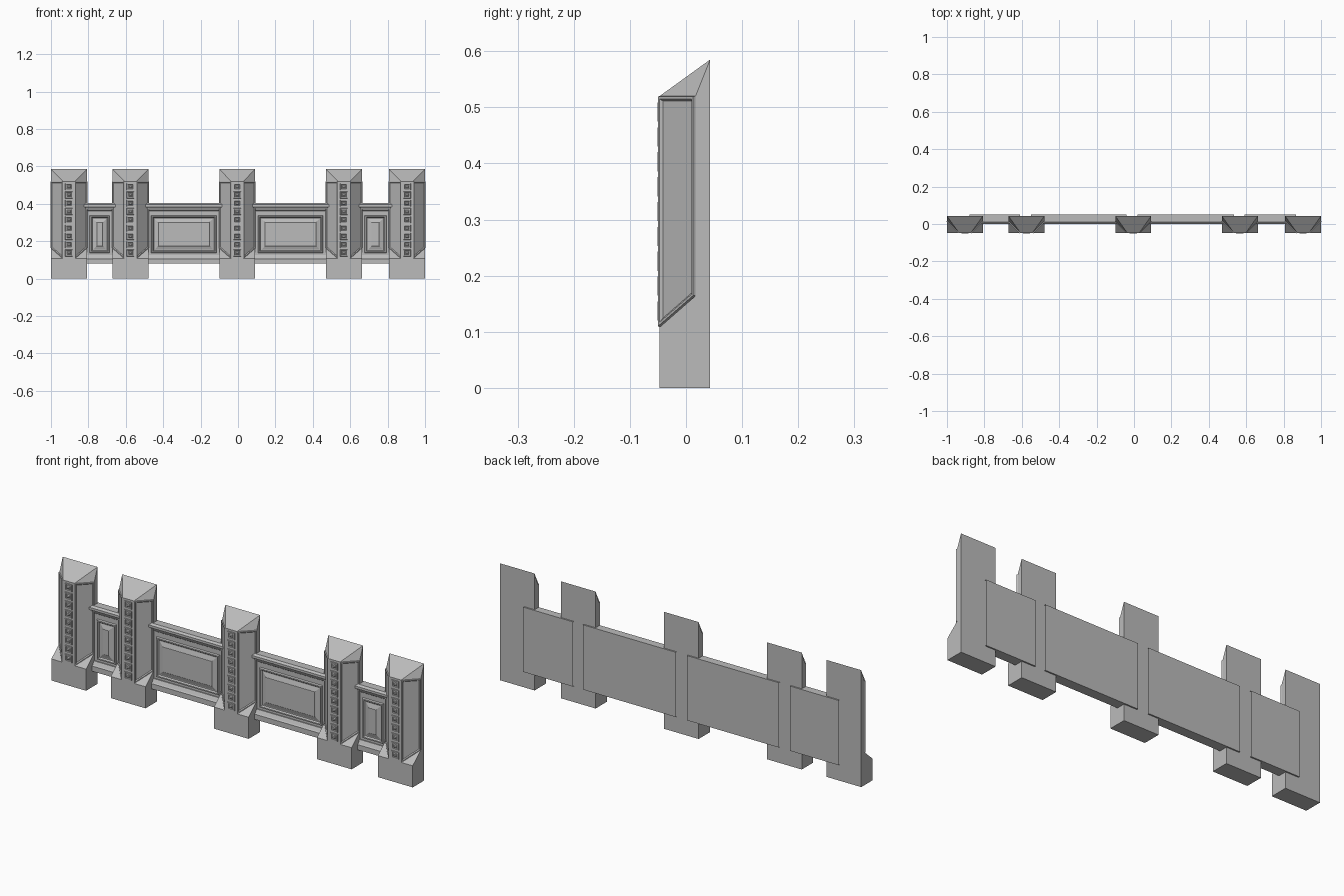
import bpy, bmesh
from mathutils import Vector

cube = bpy.data.objects.get("Cube")
if cube:
    bpy.data.objects.remove(cube, do_unlink=True)

stone = bpy.data.materials.new("grey stone")
stone.use_nodes = True
GREY = (0.5, 0.5, 0.5, 1)
stone.diffuse_color = GREY
stone.node_tree.nodes["Principled BSDF"].inputs["Base Color"].default_value = GREY


def to_mesh(bm, name):
    mesh = bpy.data.meshes.new(name)
    bm.to_mesh(mesh)
    bm.free()
    mesh.materials.append(stone)
    return mesh


def place(mesh, name, x=0):
    obj = bpy.data.objects.new(name, mesh)
    obj.location.x = x
    bpy.context.collection.objects.link(obj)


def add_hull(bm, points):
    """Convex solid around the points, with flat faces merged."""
    part = bmesh.new()
    for p in points:
        part.verts.new(p)
    bmesh.ops.convex_hull(part, input=part.verts[:])
    bmesh.ops.dissolve_limit(part, angle_limit=0.01, verts=part.verts[:], edges=part.edges[:])
    bmesh.ops.recalc_face_normals(part, faces=part.faces[:])
    temp = bpy.data.meshes.new("temp")
    part.to_mesh(temp)
    part.free()
    bm.from_mesh(temp)
    bpy.data.meshes.remove(temp)


def add_moulding(bm, corners, steps):
    """Stepped panel on a flat outline; each step is (inset, height)."""
    pts = [Vector(c) for c in corners]
    n = len(pts)
    normal = (pts[1] - pts[0]).cross(pts[2] - pts[1]).normalized()
    inward = [normal.cross(pts[(i + 1) % n] - pts[i]).normalized() for i in range(n)]
    previous = None
    for inset, height in steps:
        ring = []
        for i, p in enumerate(pts):
            a, b = inward[i - 1], inward[i]
            ring.append(bm.verts.new(p + inset * (a + b) / (1 + a.dot(b)) + height * normal))
        if previous:
            for i in range(n):
                j = (i + 1) % n
                bm.faces.new((previous[i], previous[j], ring[j], ring[i]))
        previous = ring
    bm.faces.new(previous)


def front_rect(x0, x1, z0, z1, y):
    return [(x0, y, z0), (x1, y, z0), (x1, y, z1), (x0, y, z1)]


# Post dimensions
HALF, NOSE = 0.096, 0.032
FRONT, SIDE, BACK = -0.047, 0.017, 0.043
LOW, HIGH, EAVE, PEAK = 0.108, 0.164, 0.52, 0.585


def both(x, y, z):
    return [(-x, y, z), (x, y, z)]


# Post: square plinth with sloped shoulders, chamfered shaft, hipped top
bm = bmesh.new()
add_hull(bm, both(HALF, FRONT, 0) + both(HALF, BACK, 0) + both(HALF, FRONT, LOW)
         + both(HALF, SIDE, HIGH) + both(HALF, BACK, HIGH))
add_hull(bm, both(NOSE, FRONT, LOW) + both(HALF, SIDE, HIGH) + both(HALF, BACK, HIGH)
         + both(NOSE, FRONT, EAVE) + both(HALF, SIDE, EAVE) + both(HALF, BACK, PEAK))
post_mesh = to_mesh(bm, "post")

# Framed panels on the two chamfers
bm = bmesh.new()
for s in (1, -1):
    outline = [(s * NOSE, FRONT, LOW), (s * HALF, SIDE, HIGH),
               (s * HALF, SIDE, EAVE), (s * NOSE, FRONT, EAVE)]
    add_moulding(bm, outline[::s],
                 [(0, 0), (0.001, 0.005), (0.005, 0.005), (0.009, 0.001)])
panel_mesh = to_mesh(bm, "post_panels")

# Column of square studs on the post front
bm = bmesh.new()
for i in range(9):
    z = 0.137 + i * 0.0443
    add_moulding(bm, front_rect(-0.02, 0.02, z - 0.018, z + 0.018, FRONT),
                 [(0, 0), (0.001, 0.004), (0.006, 0.004), (0.008, 0.0005),
                  (0.010, 0.0005), (0.014, 0.004)])
stud_mesh = to_mesh(bm, "post_studs")

posts = {"far_right": -0.904, "right": -0.575, "middle": -0.004,
         "left": 0.566, "far_left": 0.904}
for label, x in posts.items():
    place(post_mesh, label + "_post", x)
    place(panel_mesh, label + "_post_panels", x)
    place(stud_mesh, label + "_post_studs", x)

# Walls: one profile (y, z) with base ledge and cornice, swept along x
WALL = 0.02
profile = [(0.05, 0.08), (0, 0.08), (0, 0.106), (0.006, 0.11), (0.015, 0.126), (WALL, 0.126),
           (WALL, 0.362), (0.014, 0.366), (0.007, 0.38), (0, 0.384), (0, 0.396),
           (0.01, 0.404), (0.05, 0.404)]
walls = {"far_right": (-0.88, -0.61), "right": (-0.55, -0.04),
         "left": (0.02, 0.535), "far_left": (0.59, 0.866)}
centres = list(posts.values())
for k, (label, (x0, x1)) in enumerate(walls.items()):
    bm = bmesh.new()
    start = [bm.verts.new((x0, y, z)) for y, z in profile]
    end = [bm.verts.new((x1, y, z)) for y, z in profile]
    for i in range(len(profile)):
        bm.faces.new((start[i - 1], end[i - 1], end[i], start[i]))
    bmesh.ops.recalc_face_normals(bm, faces=bm.faces[:])
    place(to_mesh(bm, label + "_wall"), label + "_wall")

    # Raised frame and bevelled field between the neighbouring posts
    bm = bmesh.new()
    margin = HALF + 0.015
    add_moulding(bm, front_rect(centres[k] + margin, centres[k + 1] - margin, 0.137, 0.338, WALL),
                 [(0, 0), (0.003, 0.008), (0.009, 0.008), (0.014, 0.001),
                  (0.018, 0.001), (0.036, 0.007), (0.038, 0.009)])
    place(to_mesh(bm, label + "_wall_panel"), label + "_wall_panel")
